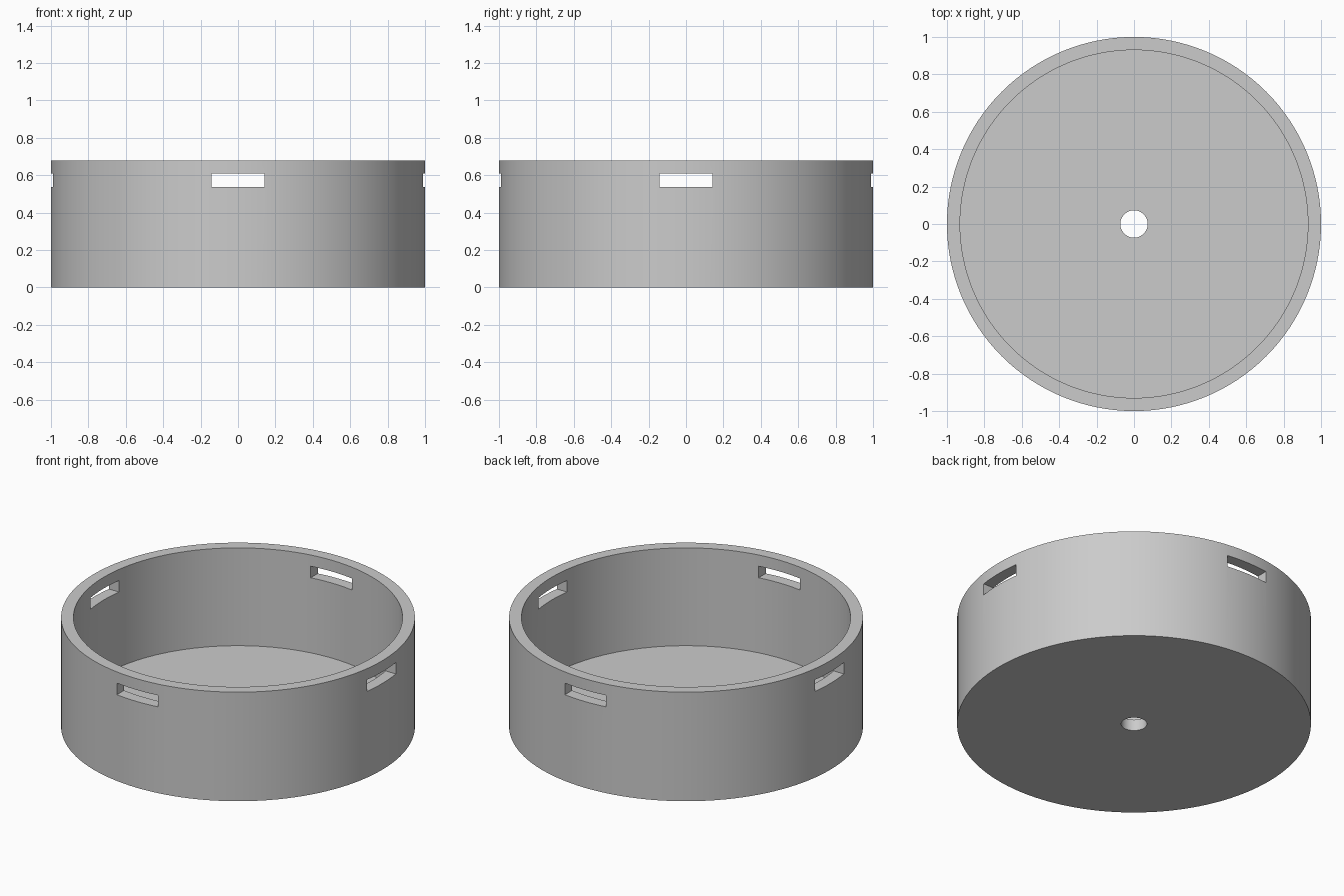
import bpy, bmesh
from math import radians, tau

if "Cube" in bpy.data.objects:
    bpy.data.objects.remove(bpy.data.objects["Cube"], do_unlink=True)

RADIUS, INNER, HEIGHT, FLOOR, HOLE = 1.0, 0.93, 0.68, 0.07, 0.073
SLOT_WIDTH, SLOT_LOW, SLOT_HIGH = 0.284, 0.538, 0.61

grey = bpy.data.materials.new("light_grey")
grey.use_nodes = True
colour = (0.6, 0.6, 0.6, 1)
grey.diffuse_color = colour
grey.node_tree.nodes["Principled BSDF"].inputs["Base Color"].default_value = colour


def make_object(name, bm):
    bmesh.ops.recalc_face_normals(bm, faces=bm.faces)
    mesh = bpy.data.meshes.new(name)
    bm.to_mesh(mesh)
    bm.free()
    mesh.materials.append(grey)
    obj = bpy.data.objects.new(name, mesh)
    bpy.context.collection.objects.link(obj)
    return obj


# Round tray: wall and floor section turned about the z axis
profile = [(HOLE, 0), (RADIUS, 0), (RADIUS, HEIGHT),
           (INNER, HEIGHT), (INNER, FLOOR), (HOLE, FLOOR)]
bm = bmesh.new()
verts = [bm.verts.new((r, 0, z)) for r, z in profile]
edges = [bm.edges.new((v, verts[i - 1])) for i, v in enumerate(verts)]
bmesh.ops.spin(bm, geom=verts + edges, cent=(0, 0, 0), axis=(0, 0, 1),
               angle=tau, steps=128, use_duplicate=False)
bmesh.ops.remove_doubles(bm, verts=bm.verts, dist=1e-5)
tray = make_object("round_tray", bm)

# Two crossing bars cut the four wall slots
for name, size_x, size_y in (("slot_cutter_side", 3, SLOT_WIDTH),
                             ("slot_cutter_front", SLOT_WIDTH, 3)):
    bm = bmesh.new()
    bmesh.ops.create_cube(bm, size=1)
    bmesh.ops.scale(bm, vec=(size_x, size_y, SLOT_HIGH - SLOT_LOW), verts=bm.verts)
    bmesh.ops.translate(bm, vec=(0, 0, (SLOT_LOW + SLOT_HIGH) / 2), verts=bm.verts)
    cutter = make_object(name, bm)
    cutter.hide_render = True
    cutter.hide_set(True)
    cut = tray.modifiers.new(name, "BOOLEAN")
    cut.operation = "DIFFERENCE"
    cut.solver = "EXACT"
    cut.object = cutter

# Apply the cuts, drop the cutters, then smooth the round walls
bpy.ops.object.select_all(action="DESELECT")
bpy.context.view_layer.objects.active = tray
tray.select_set(True)
for modifier in list(tray.modifiers):
    cutter = modifier.object
    bpy.ops.object.modifier_apply(modifier=modifier.name)
    bpy.data.objects.remove(cutter, do_unlink=True)
bpy.ops.object.shade_smooth_by_angle(angle=radians(30))
